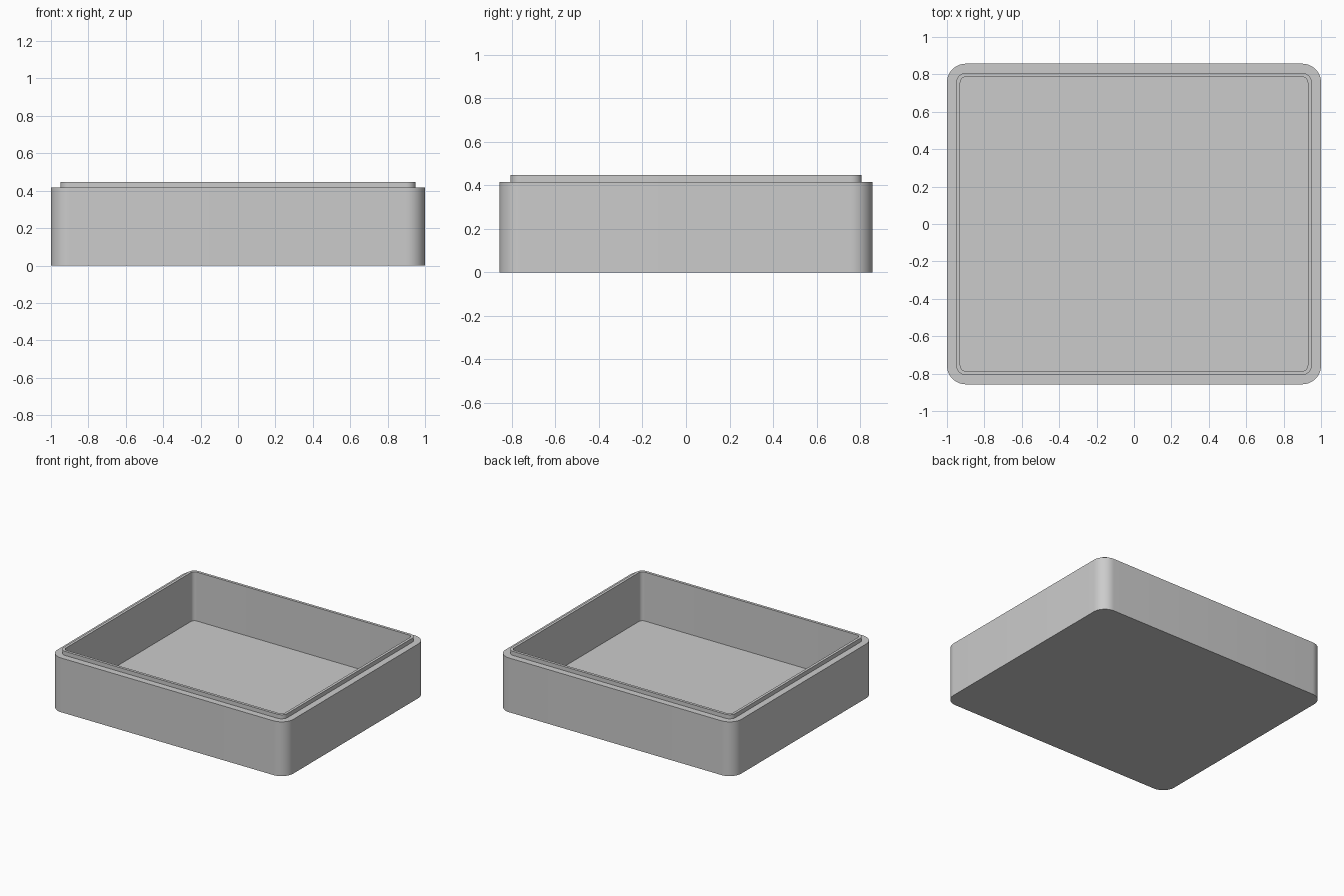
import bpy, bmesh, math

cube = bpy.data.objects.get("Cube")
if cube:
    bpy.data.objects.remove(cube, do_unlink=True)

HALF_X, HALF_Y, RADIUS = 1.0, 0.857, 0.1
WALL, LIP_INSET = 0.071, 0.05
FLOOR_Z, LEDGE_Z, RIM_Z = 0.072, 0.416, 0.447
STEPS = 12

grey = bpy.data.materials.new("plain grey")
grey.use_nodes = True
grey.diffuse_color = (0.6, 0.6, 0.6, 1)
grey.node_tree.nodes["Principled BSDF"].inputs["Base Color"].default_value = (0.6, 0.6, 0.6, 1)


def rounded_loop(bm, inset, z):
    """Rounded rectangle, offset inwards from the outer wall."""
    r = RADIUS - inset
    cx, cy = HALF_X - RADIUS, HALF_Y - RADIUS
    verts = []
    for quarter, (sx, sy) in enumerate([(1, 1), (-1, 1), (-1, -1), (1, -1)]):
        for i in range(STEPS + 1):
            a = (quarter + i / STEPS) * math.pi / 2
            verts.append(bm.verts.new((sx * cx + r * math.cos(a), sy * cy + r * math.sin(a), z)))
    return verts


def build_shell(name, section, capped):
    """Sweep an (inset, z) section around the rounded rectangle."""
    bm = bmesh.new()
    loops = [rounded_loop(bm, inset, z) for inset, z in section]
    for low, high in zip(loops, loops[1:]):
        for i in range(len(low)):
            j = (i + 1) % len(low)
            bm.faces.new((low[i], low[j], high[j], high[i]))
    if capped:
        bm.faces.new(loops[0][::-1])
        bm.faces.new(loops[-1])
    mesh = bpy.data.meshes.new(name)
    bm.to_mesh(mesh)
    bm.free()
    mesh.materials.append(grey)
    obj = bpy.data.objects.new(name, mesh)
    bpy.context.collection.objects.link(obj)
    bpy.ops.object.select_all(action="DESELECT")
    obj.select_set(True)
    bpy.context.view_layer.objects.active = obj
    bpy.ops.object.shade_smooth_by_angle(angle=math.radians(30))
    return obj


# Box: underside, outer wall, ledge, inner wall and floor
build_shell("box_body", [(0, 0), (0, LEDGE_Z), (WALL, LEDGE_Z), (WALL, FLOOR_Z)], True)

# Thin raised lip that locates the lid
build_shell("lid_lip", [(LIP_INSET, LEDGE_Z), (LIP_INSET, RIM_Z), (WALL, RIM_Z), (WALL, LEDGE_Z)], False)
